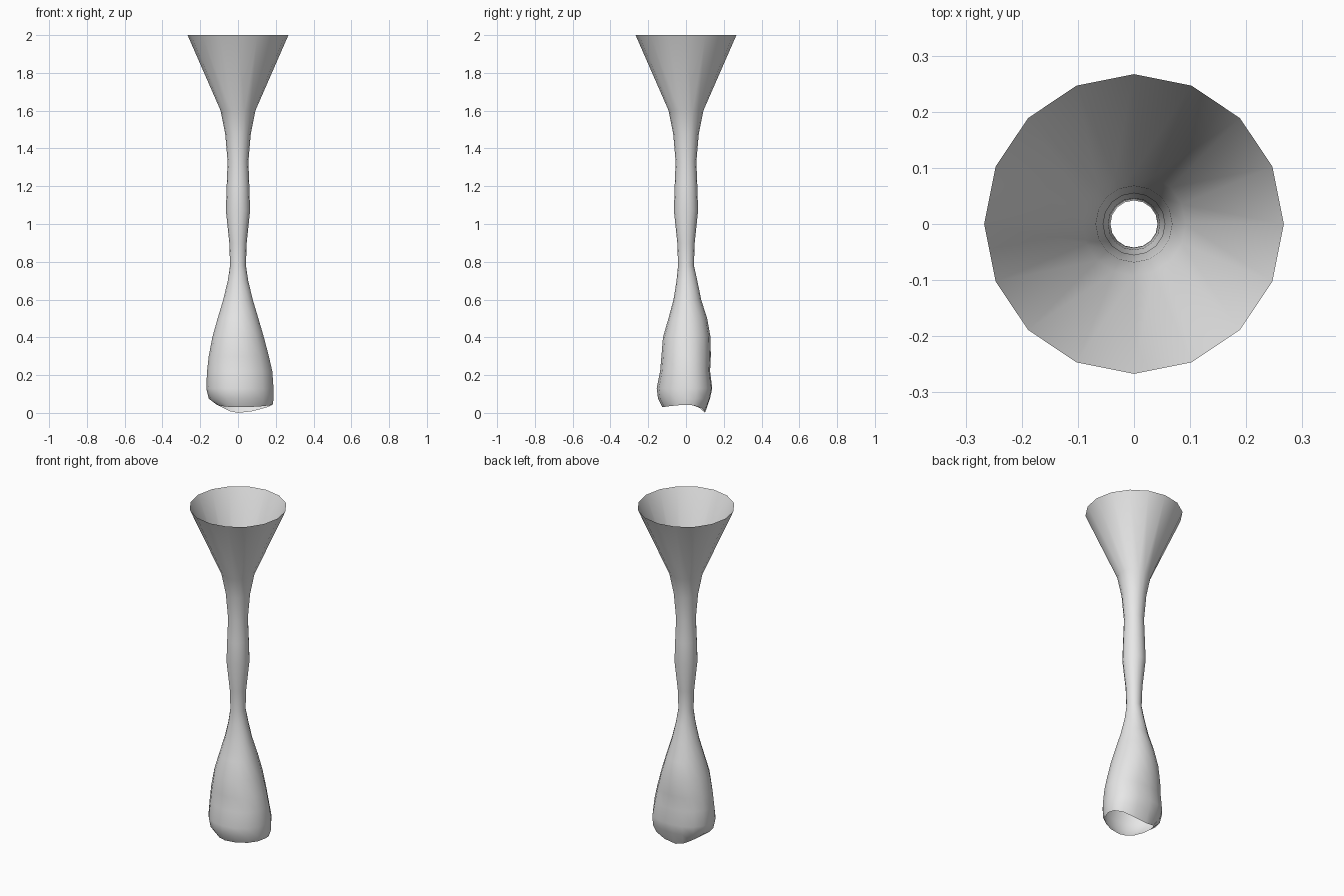
import bpy
import bmesh
from math import cos, sin, exp, pi

# Remove the default object
default = bpy.data.objects.get("Cube")
if default:
    bpy.data.objects.remove(default, do_unlink=True)

SIDES = 16

# Round sections of the funnel and stem: height, radius
STEM = [(2.0, .267), (1.6, .092), (1.48, .068), (1.33, .055), (1.2, .06),
        (1.07, .064), (.9, .046), (.78, .042)]

# Uneven sections of the foot: height, right, left, front, back, corner bulge
FOOT = [(.7, .054, .054, .05, .06, 0), (.6, .078, .078, .066, .08, 0),
        (.5, .108, .108, .093, .112, 0), (.4, .136, .137, .122, .13, .02),
        (.3, .155, .163, .13, .131, .05), (.22, .164, .181, .137, .127, .08),
        (.13, .168, .187, .155, .138, .12), (.075, .155, .188, .148, .126, .13)]
RIM = (.035, .112, .182, .125, .1, .12)


def foot_point(section, angle, wavy=False):
    """Point on an uneven oval section, fuller at its back left corner."""
    z, right, left, front, back, bulge = section
    c, s = cos(angle), sin(angle)
    swell = 1 + bulge * exp(-((angle - pi / 4) / .45) ** 2)
    x = c * (left if c > 0 else right) * swell
    y = s * (back if s > 0 else front) * swell
    if wavy:
        # The back lip dips and the sides rise slightly
        z += .008 * c * c - .035 * max(s, 0) ** 3 - .005 * max(-s, 0)
    return x, y, z


def build_tube(name, material):
    """Loft one open-ended skin through every section."""
    bm = bmesh.new()
    angles = [2 * pi * i / SIDES for i in range(SIDES)]
    rings = [[(r * cos(a), r * sin(a), z) for a in angles] for z, r in STEM]
    rings += [[foot_point(f, a) for a in angles] for f in FOOT]
    rings.append([foot_point(RIM, a, wavy=True) for a in angles])
    loops = [[bm.verts.new(p) for p in ring] for ring in rings]
    for upper, lower in zip(loops, loops[1:]):
        for i in range(SIDES):
            j = (i + 1) % SIDES
            bm.faces.new((upper[i], lower[i], lower[j], upper[j]))
    for face in bm.faces:
        face.smooth = True
    mesh = bpy.data.meshes.new(name)
    bm.to_mesh(mesh)
    bm.free()
    mesh.materials.append(material)
    obj = bpy.data.objects.new(name, mesh)
    bpy.context.collection.objects.link(obj)
    return obj


# Single plain colour
grey = bpy.data.materials.new("light grey")
grey.use_nodes = True
grey.diffuse_color = (.8, .8, .8, 1)
grey.node_tree.nodes["Principled BSDF"].inputs["Base Color"].default_value = (.8, .8, .8, 1)

build_tube("funnel_tube", grey)
